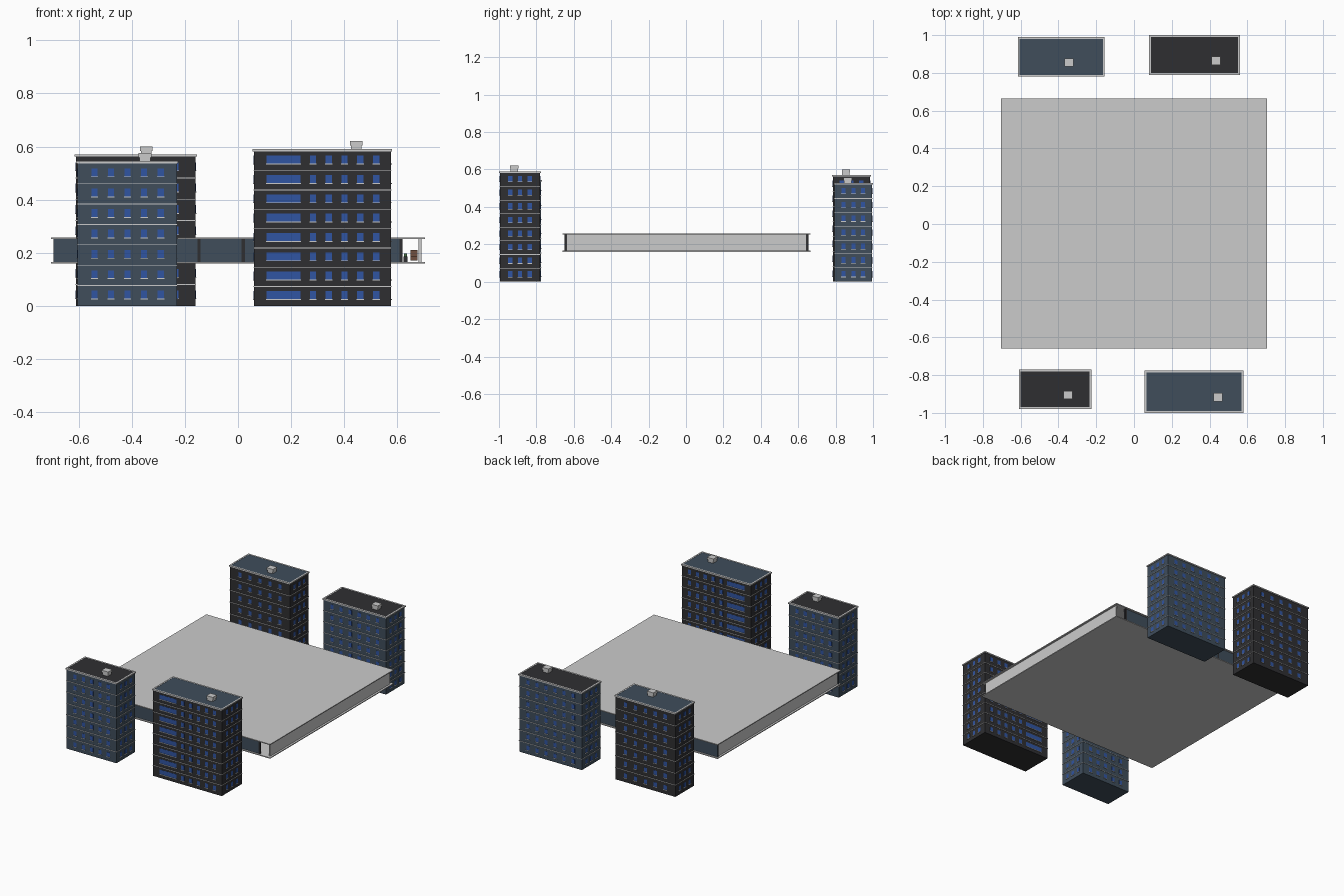
import bpy, bmesh
from mathutils import Matrix, Vector

if "Cube" in bpy.data.objects:
    bpy.data.objects.remove(bpy.data.objects["Cube"])


def material(name, rgb):
    m = bpy.data.materials.new(name)
    m.diffuse_color = (*rgb, 1)
    m.use_nodes = True
    m.node_tree.nodes["Principled BSDF"].inputs["Base Color"].default_value = m.diffuse_color
    return m


DARK = material("charcoal", (0.028, 0.028, 0.031))
SLATE = material("slate_blue", (0.05, 0.075, 0.105))
BLUE = material("window_blue", (0.03, 0.09, 0.36))
GREEN = material("leaf_green", (0.06, 0.15, 0.06))
BROWN = material("wood_brown", (0.16, 0.08, 0.05))
LIGHT = None


def boxes(name, items, mat=None):
    """One object made of boxes, each (x0, x1, y0, y1, z0, z1)."""
    bm = bmesh.new()
    for x0, x1, y0, y1, z0, z1 in items:
        m = Matrix.Translation(((x0 + x1) / 2, (y0 + y1) / 2, (z0 + z1) / 2))
        m = m @ Matrix.Diagonal((x1 - x0, y1 - y0, z1 - z0, 1))
        bmesh.ops.create_cube(bm, size=1, matrix=m)
    me = bpy.data.meshes.new(name)
    bm.to_mesh(me)
    bm.free()
    ob = bpy.data.objects.new(name, me)
    bpy.context.collection.objects.link(ob)
    if mat:
        me.materials.append(mat)
    return ob


def tower(name, x0, x1, y0, y1, top, floors, cols, wall, roof, box_xy, wide=None):
    e = 0.005                                   # overhang of bands and roof
    wx0, wx1, wy0, wy1 = x0 + e, x1 - e, y0 + e, y1 - e
    wall_top = top - 0.008
    step = wall_top / floors
    boxes(name + "_walls", [(wx0, wx1, wy0, wy1, 0, wall_top)], wall)

    # floor bands and roof edging
    b = 0.0025
    boxes(name + "_floor_bands",
          [(wx0 - b, wx1 + b, wy0 - b, wy1 + b, step * k - 0.0015, step * k + 0.0015)
           for k in range(1, floors)])
    boxes(name + "_roof_edge", [
        (x0, x1, y0, y0 + 0.01, wall_top, top),
        (x0, x1, y1 - 0.01, y1, wall_top, top),
        (x0, x0 + 0.01, y0 + 0.01, y1 - 0.01, wall_top, top),
        (x1 - 0.01, x1, y0 + 0.01, y1 - 0.01, wall_top, top)])
    boxes(name + "_roof", [(x0 + 0.01, x1 - 0.01, y0 + 0.01, y1 - 0.01,
                            wall_top, top - 0.001)], roof)

    # rooftop service unit
    bx, by = box_xy
    boxes(name + "_roof_unit", [
        (bx - 0.02, bx + 0.02, by - 0.02, by + 0.02, top - 0.002, top + 0.014),
        (bx - 0.024, bx + 0.024, by - 0.022, by + 0.022, top + 0.014, top + 0.03)])

    # windows with sills on all four sides
    panes, sills = [], []
    front = [(c, 0.0235) for c in cols] + ([wide] if wide else [])
    ymid, dy = (y0 + y1) / 2, 0.052
    for k in range(floors):
        za = step * k + step * 0.36
        zb = za + 0.03
        for c, w in front:
            l, r = c - w / 2, c + w / 2
            panes.append((l, r, wy0 - 0.001, wy1 + 0.001, za, zb))
            for ya, yb in ((wy0 - 0.004, wy0), (wy1, wy1 + 0.004)):
                sills.append((l - 0.002, r + 0.002, ya, yb, za - 0.003, za))
        for i in (-1, 0, 1):
            l, r = ymid + i * dy - 0.011, ymid + i * dy + 0.011
            panes.append((wx0 - 0.001, wx1 + 0.001, l, r, za, zb))
            for xa, xb in ((wx0 - 0.004, wx0), (wx1, wx1 + 0.004)):
                sills.append((xa, xb, l - 0.002, r + 0.002, za - 0.003, za))
    boxes(name + "_windows", panes, BLUE)
    boxes(name + "_sills", sills)


def row(start, step, n):
    return [start + step * i for i in range(n)]


# four towers around the deck
tower("front_left_tower", -0.61, -0.225, -0.98, -0.77, 0.545, 7,
      row(-0.54, 0.0622, 5), SLATE, DARK, (-0.35, -0.905))
tower("front_right_tower", 0.055, 0.58, -1.0, -0.775, 0.59, 8,
      row(0.282, 0.0595, 5), DARK, SLATE, (0.445, -0.918), (0.172, 0.128))
tower("back_left_tower", -0.615, -0.155, 0.78, 0.99, 0.57, 7,
      row(-0.535, 0.075, 5), DARK, SLATE, (-0.345, 0.855))
tower("back_right_tower", 0.08, 0.56, 0.79, 1.0, 0.527, 7,
      row(0.15, 0.068, 6), SLATE, DARK, (0.435, 0.865))

# raised storey: floor and ceiling plates
boxes("floor_plate", [(-0.703, 0.703, -0.66, 0.665, 0.16, 0.166)])
boxes("ceiling_plate", [(-0.703, 0.703, -0.66, 0.665, 0.252, 0.258)])

# light side walls, slate front and back walls with an opening at the right
boxes("side_walls", [(s * 0.685 - 0.005, s * 0.685 + 0.005, -0.64, 0.645, 0.166, 0.252)
                     for s in (-1, 1)])
boxes("long_walls", [(-0.695, 0.61, y - 0.004, y + 0.004, 0.166, 0.252)
                     for y in (-0.644, 0.649)], SLATE)
boxes("wall_posts", [(x - 0.006, x + 0.006, y - 0.006, y + 0.006, 0.166, 0.252)
                     for y in (-0.644, 0.649) for x in (-0.147, 0.02, 0.614)], DARK)

# furniture seen through the opening
boxes("low_cabinet", [(0.622, 0.638, -0.5, -0.44, 0.166, 0.186)], DARK)
boxes("plant", [(0.624, 0.636, -0.49, -0.45, 0.186, 0.197)], GREEN)
boxes("chair", [(0.65, 0.675, -0.5, -0.47, 0.172, 0.188),
                (0.65, 0.675, -0.47, -0.463, 0.172, 0.21)], BROWN)
